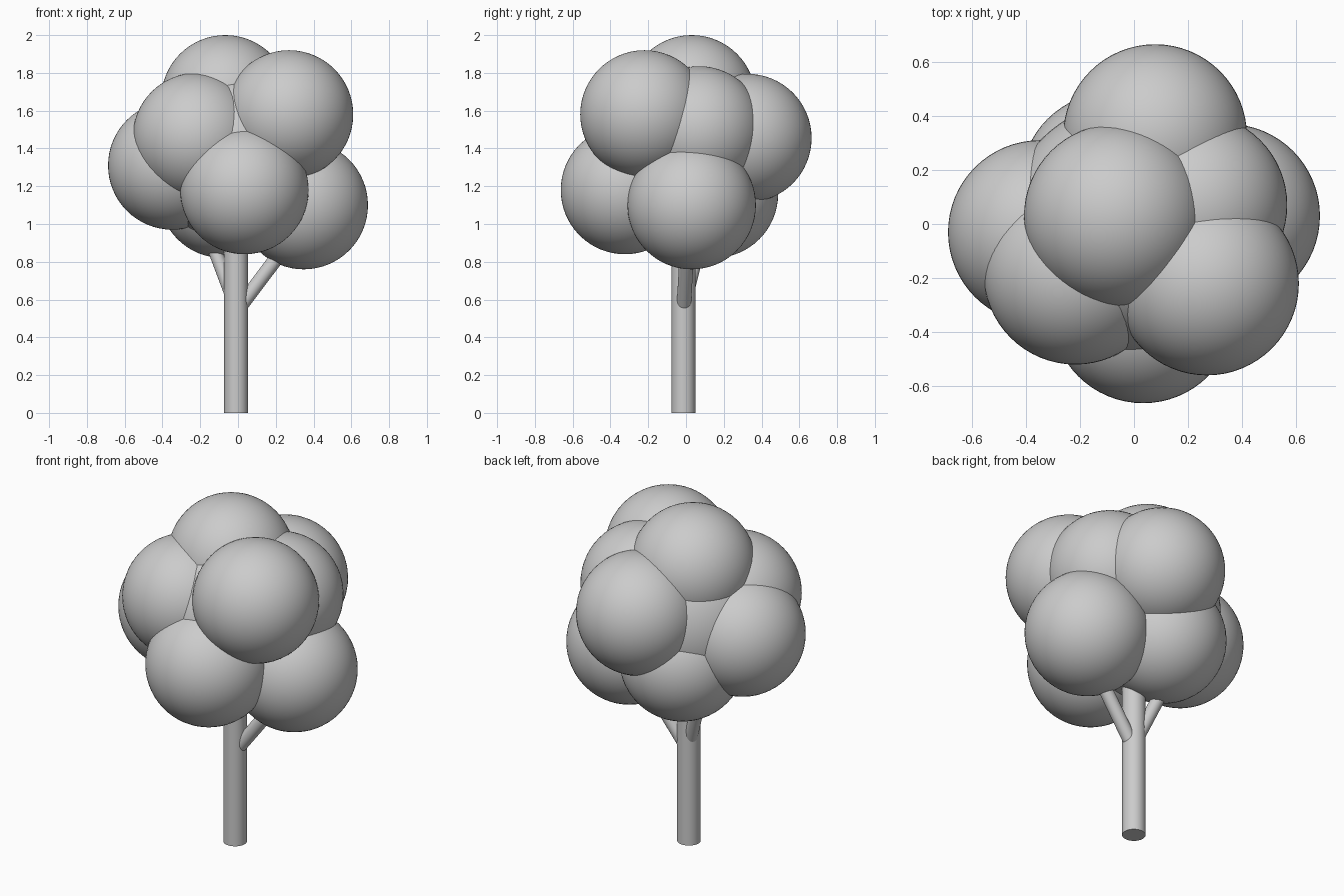
import bpy
from mathutils import Vector

if "Cube" in bpy.data.objects:
    bpy.data.objects.remove(bpy.data.objects["Cube"])


def smooth(name):
    ob = bpy.context.object
    ob.name = name
    bpy.ops.object.shade_smooth_by_angle()
    return ob


def ball(name, centre, radius):
    bpy.ops.mesh.primitive_uv_sphere_add(segments=64, ring_count=32,
                                         radius=radius, location=centre)
    return smooth(name)


def rod(name, start, end, radius):
    a, b = Vector(start), Vector(end)
    bpy.ops.mesh.primitive_cylinder_add(vertices=48, radius=radius,
                                        depth=(b - a).length, location=(a + b) / 2)
    bpy.context.object.rotation_euler = (b - a).to_track_quat('Z', 'Y').to_euler()
    return smooth(name)


# Trunk and the two side branches
TX, TY = -0.01, -0.013
rod("trunk", (TX, TY, 0), (TX, TY, 1.25), 0.063)
rod("branch_right", (TX, TY, 0.535), (0.31, 0.01, 0.96), 0.038)
rod("branch_back_left", (TX, TY, 0.56), (-0.16, 0.087, 0.96), 0.036)

# Central mass filling the gaps between the outer clumps
ball("foliage_core", (TX, TY, 1.37), 0.467)

# Outer foliage clumps, all the same size
clumps = {
    "top": (-0.067, 0.03, 1.66),
    "front_right_upper": (0.27, -0.22, 1.58),
    "front_left_upper": (-0.217, -0.18, 1.46),
    "right_upper": (0.227, 0.07, 1.495),
    "back_upper": (0.078, 0.325, 1.455),
    "left": (-0.348, -0.03, 1.31),
    "front_lower": (0.034, -0.323, 1.18),
    "back_left_lower": (-0.08, 0.148, 1.16),
    "right_lower": (0.348, 0.03, 1.10),
}
for name, centre in clumps.items():
    ball("foliage_" + name, centre, 0.34)
